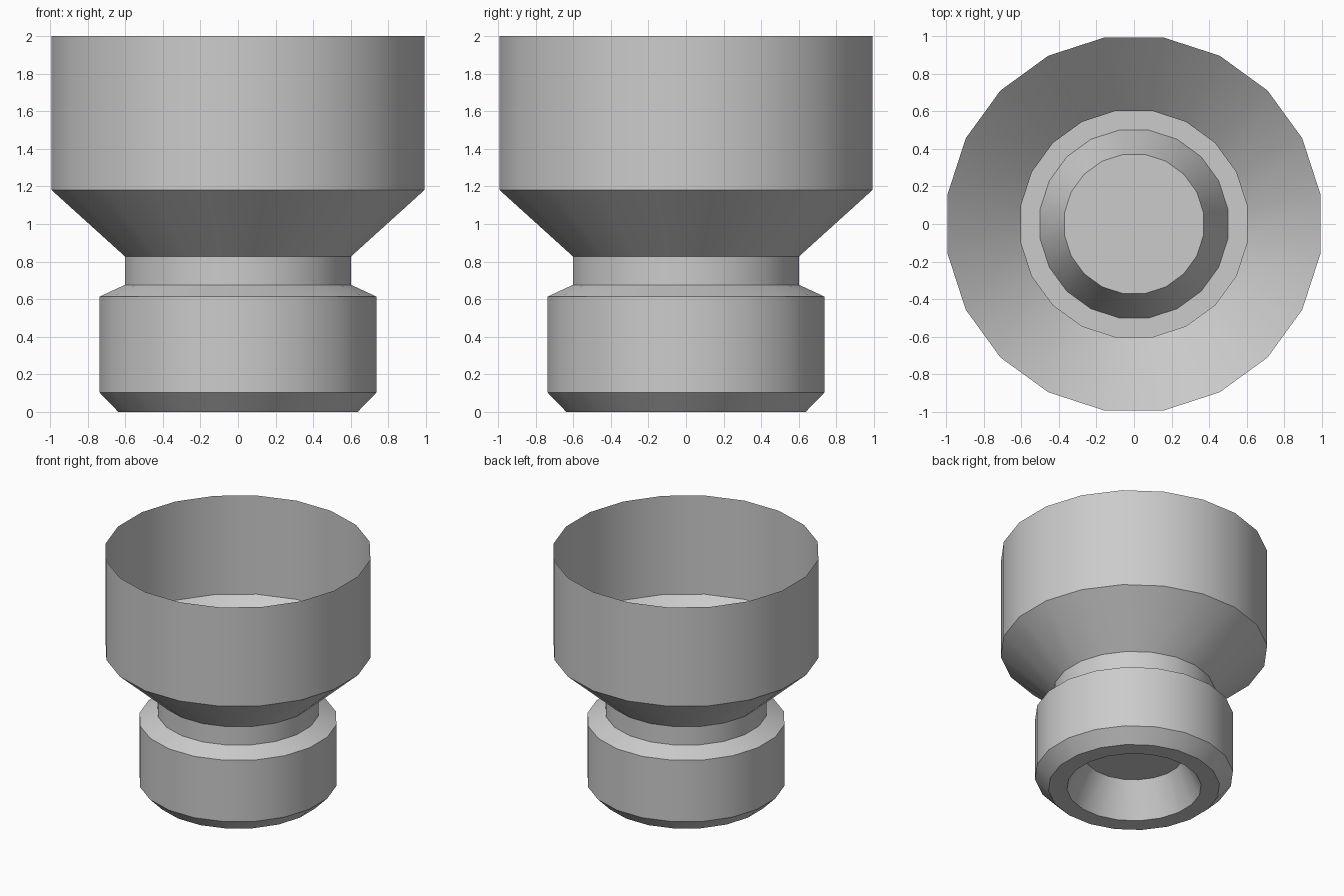
import bpy, bmesh, math

if "Cube" in bpy.data.objects:
    bpy.data.objects.remove(bpy.data.objects["Cube"])

SIDES = 20

# Profile (radius, z): recess roof, base, collar, neck, funnel, open rim
PROFILE = [(0.375, 0.28), (0.506, 0.0), (0.645, 0.0), (0.747, 0.104),
           (0.747, 0.613), (0.61, 0.676), (0.61, 0.828),
           (1.005, 1.181), (1.005, 2.0)]


def lathe(name, profile, sides):
    """Thin-walled lathed shell, open at the end and capped at the start."""
    bm = bmesh.new()
    rings = []
    for r, z in profile:
        angles = [2 * math.pi * (i + 0.5) / sides for i in range(sides)]
        rings.append([bm.verts.new((r * math.cos(a), r * math.sin(a), z))
                      for a in angles])
    for low, high in zip(rings, rings[1:]):
        for i in range(sides):
            j = (i + 1) % sides
            bm.faces.new((low[i], low[j], high[j], high[i]))
    # Flat roof of the underside recess, facing down
    bm.faces.new(rings[0][::-1])
    mesh = bpy.data.meshes.new(name)
    bm.to_mesh(mesh)
    bm.free()
    obj = bpy.data.objects.new(name, mesh)
    bpy.context.collection.objects.link(obj)
    return obj


# Cup, neck, collar and hollow foot form one continuous shell
shell = lathe("funnel_cup_shell", PROFILE, SIDES)
bpy.context.view_layer.objects.active = shell
shell.select_set(True)
bpy.ops.object.shade_smooth_by_angle(angle=math.radians(22))
